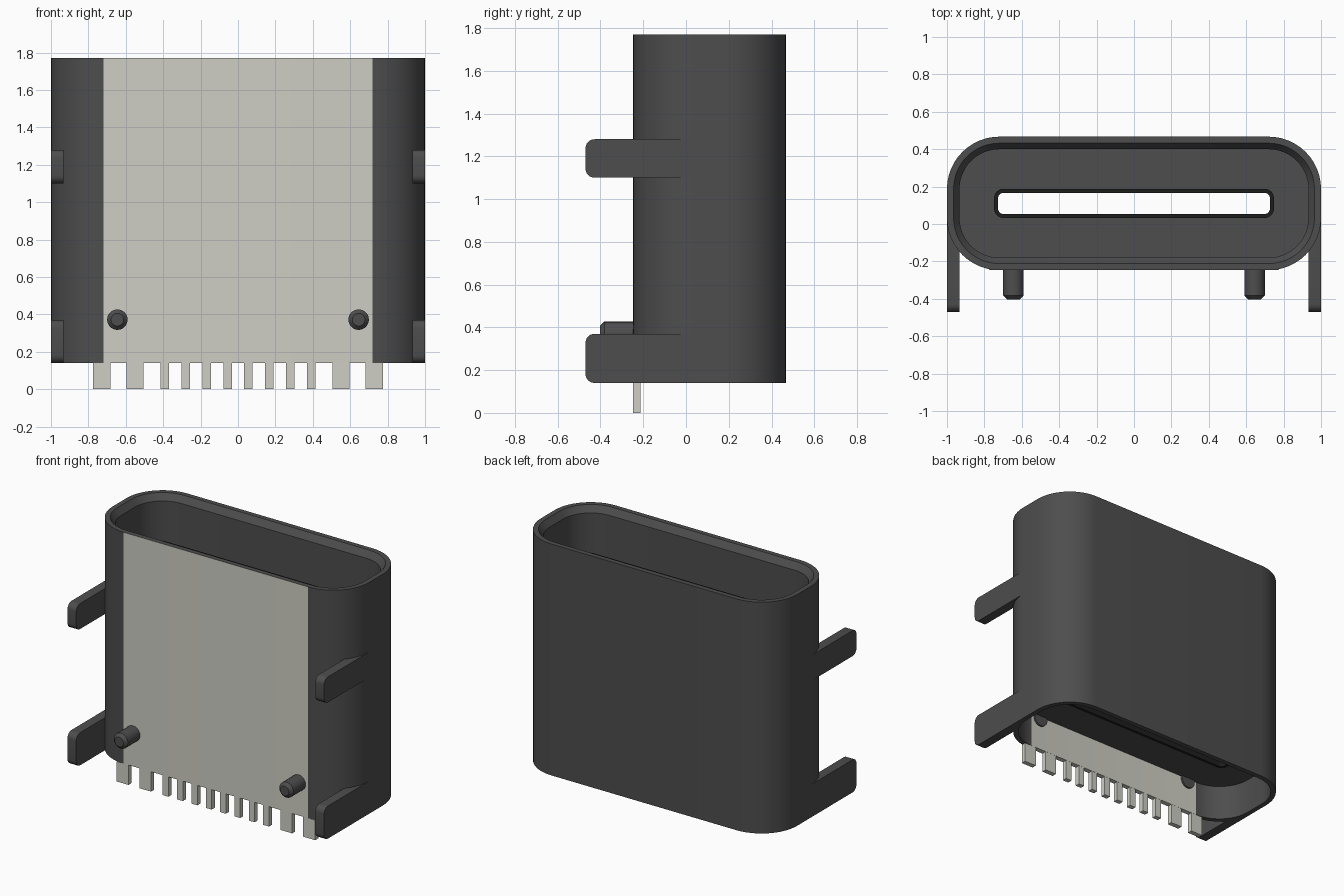
import bpy, bmesh, math
from mathutils import Vector

cube = bpy.data.objects.get("Cube")
if cube:
    bpy.data.objects.remove(cube, do_unlink=True)


def make_material(name, rgb):
    mat = bpy.data.materials.new(name)
    mat.use_nodes = True
    mat.diffuse_color = (*rgb, 1)
    mat.node_tree.nodes["Principled BSDF"].inputs["Base Color"].default_value = (*rgb, 1)
    return mat


DARK = make_material("dark grey", (0.075, 0.075, 0.075))
LIGHT = make_material("pale grey", (0.62, 0.62, 0.555))
BLACK = make_material("black", (0.012, 0.013, 0.012))

CY = 0.11                           # shell centre in y
HALF_X, HALF_Y, RADIUS = 1.0, 0.357, 0.28
BOTTOM, TOP = 0.14, 1.77
WALL = 0.035
FRONT = CY - HALF_Y
FLOOR, BASE = 0.55, 0.39            # cavity floor and housing underside


def finish(name, bm, mats, smooth=True):
    bmesh.ops.recalc_face_normals(bm, faces=bm.faces)
    mesh = bpy.data.meshes.new(name)
    bm.to_mesh(mesh)
    bm.free()
    for m in mats:
        mesh.materials.append(m)
    obj = bpy.data.objects.new(name, mesh)
    bpy.context.collection.objects.link(obj)
    if smooth:
        bpy.ops.object.select_all(action='DESELECT')
        obj.select_set(True)
        bpy.context.view_layer.objects.active = obj
        bpy.ops.object.shade_smooth_by_angle(angle=math.radians(30))
    return obj


def rounded_rect(hx, hy, r, z, seg=12):
    pts = []
    for i, (sx, sy) in enumerate([(1, 1), (-1, 1), (-1, -1), (1, -1)]):
        for k in range(seg + 1):
            a = math.pi / 2 * (i + k / seg)
            pts.append(Vector((sx * (hx - r) + r * math.cos(a),
                               CY + sy * (hy - r) + r * math.sin(a), z)))
    return pts


def inset_loop(d, z):
    return rounded_rect(HALF_X - d, HALF_Y - d, RADIUS - d, z)


def ring_loft(loops):
    """Join the loops in order, and the last one back to the first."""
    bm = bmesh.new()
    rings = [[bm.verts.new(p) for p in loop] for loop in loops]
    n = len(rings[0])
    for i, a in enumerate(rings):
        b = rings[(i + 1) % len(rings)]
        for k in range(n):
            j = (k + 1) % n
            bm.faces.new((a[k], a[j], b[j], b[k]))
    return bm


def box(bm, x0, x1, y0, y1, z0, z1):
    verts = bmesh.ops.create_cube(bm, size=1)["verts"]
    for v in verts:
        v.co = Vector(((x0 + x1) / 2 + v.co.x * (x1 - x0),
                       (y0 + y1) / 2 + v.co.y * (y1 - y0),
                       (z0 + z1) / 2 + v.co.z * (z1 - z0)))


# Outer shell: open tube whose flat front wall is pale
bm = ring_loft([inset_loop(0, BOTTOM), inset_loop(0, TOP),
                inset_loop(WALL, TOP), inset_loop(WALL, BOTTOM)])
for f in bm.faces:
    c = f.calc_center_median()
    in_front = c.y < FRONT + WALL + 0.001 and abs(c.x) < 0.1
    f.material_index = 1 if in_front and c.z < TOP - 0.01 else 0
finish("outer_shell", bm, [DARK, LIGHT])

# Inner housing: chamfered lip, deep cavity and an opening for the tongue
bm = ring_loft([inset_loop(WALL, BASE), inset_loop(WALL, TOP),
                inset_loop(0.067, TOP - 0.045), inset_loop(0.067, FLOOR),
                rounded_rect(0.748, 0.078, 0.05, FLOOR),
                rounded_rect(0.748, 0.078, 0.05, BASE)])
finish("inner_housing", bm, [DARK])

# Hollow tongue standing in the cavity
bm = ring_loft([rounded_rect(0.748, 0.078, 0.05, BASE),
                rounded_rect(0.748, 0.078, 0.05, 1.546),
                rounded_rect(0.727, 0.057, 0.03, 1.546),
                rounded_rect(0.727, 0.057, 0.03, BASE)])
finish("tongue", bm, [BLACK])

# Mounting tabs on both sides: tangent to the shell, with rounded free corners
TAB = [(1, -0.47), (1, 0.03), (0.98, 0.03), (0.932, -0.12), (0.932, -0.47)]
for side, s in (("left", 1), ("right", -1)):
    for level, z0, z1 in (("lower", 0.14, 0.37), ("upper", 1.10, 1.28)):
        bm = bmesh.new()
        face = bm.faces.new([bm.verts.new((s * x, y, z0)) for x, y in TAB])
        top = bmesh.ops.extrude_face_region(bm, geom=[face])["geom"]
        for v in top:
            if isinstance(v, bmesh.types.BMVert):
                v.co.z = z1
        corners = [e for e in bm.edges
                   if all(v.co.y < -0.4 for v in e.verts)
                   and abs(e.verts[0].co.z - e.verts[1].co.z) < 1e-4]
        bmesh.ops.bevel(bm, geom=corners, offset=0.042, segments=6,
                        profile=0.5, affect='EDGES')
        finish(f"{level}_{side}_tab", bm, [DARK])

# Locating pegs with chamfered tips
for side, s in (("left", 1), ("right", -1)):
    bm = bmesh.new()
    n = 20
    rings = []
    for y, r in ((-0.2, 0.055), (-0.382, 0.055), (-0.403, 0.034)):
        rings.append([bm.verts.new((s * 0.645 + r * math.cos(2 * math.pi * k / n), y,
                                    0.372 + r * math.sin(2 * math.pi * k / n)))
                      for k in range(n)])
    for a, b in zip(rings, rings[1:]):
        for k in range(n):
            j = (k + 1) % n
            bm.faces.new((a[k], a[j], b[j], b[k]))
    bm.faces.new(rings[0])
    bm.faces.new(rings[-1])
    finish(f"{side}_peg", bm, [DARK])

# Row of contact pins, mirrored about the centre
bm = bmesh.new()
for x, w in ((0.055, 0.046), (0.167, 0.046), (0.28, 0.046),
             (0.392, 0.046), (0.55, 0.09), (0.728, 0.094)):
    for s in (1, -1):
        box(bm, s * x - w / 2, s * x + w / 2, FRONT, FRONT + 0.034, 0, BOTTOM)
finish("contact_pins", bm, [LIGHT], smooth=False)
